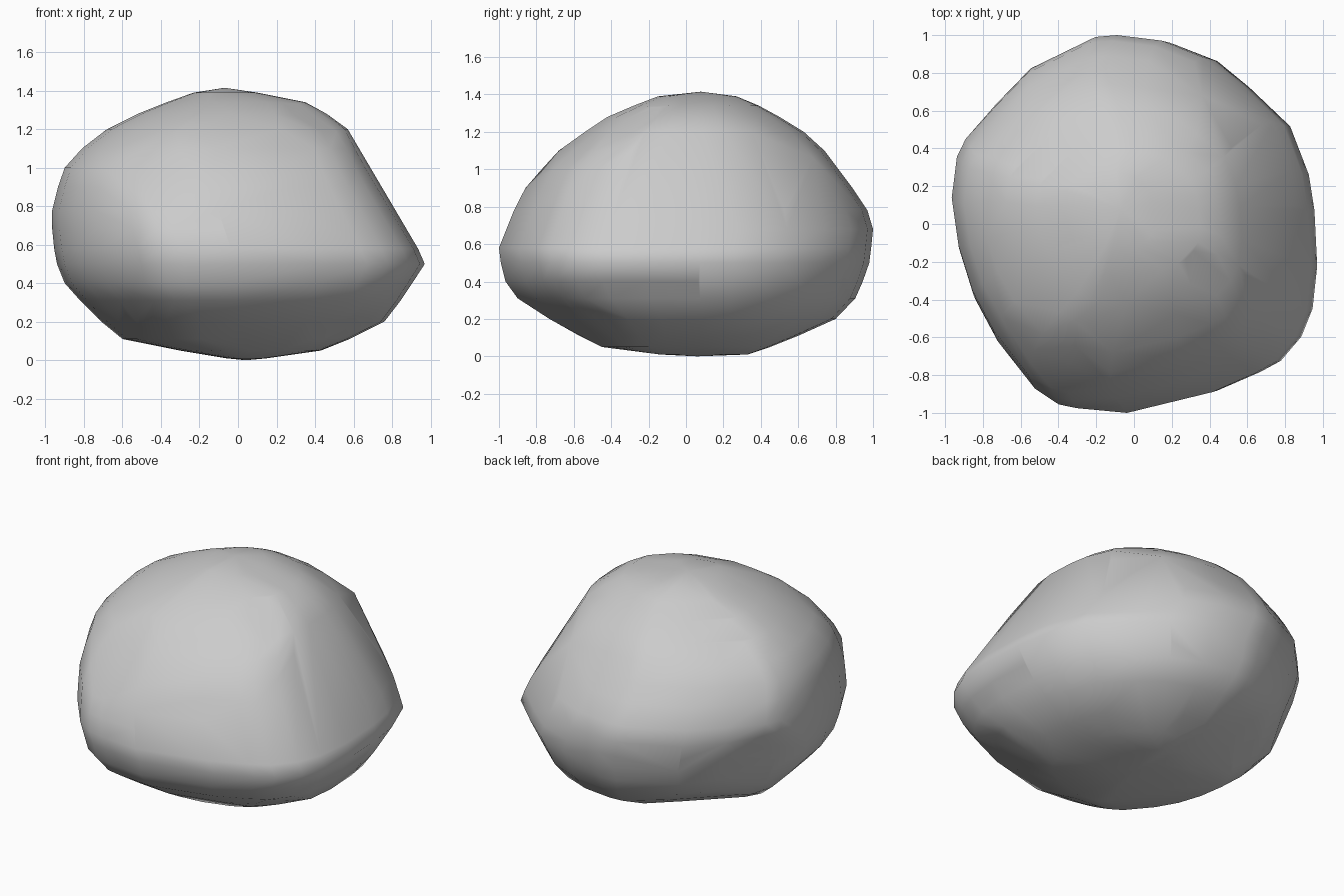
import bpy, bmesh
from mathutils import Vector

# Plan outline of the boulder (x, y), counter-clockwise seen from above
OUTLINE = [(0.965, -0.22), (0.95, 0.08), (0.92, 0.27), (0.82, 0.53), (0.60, 0.74),
           (0.43, 0.88), (0.20, 0.97), (-0.05, 1.0), (-0.17, 0.99), (-0.53, 0.82),
           (-0.72, 0.63), (-0.89, 0.45), (-0.94, 0.35), (-0.97, 0.12), (-0.93, -0.15),
           (-0.85, -0.40), (-0.73, -0.62), (-0.53, -0.87), (-0.40, -0.955),
           (-0.30, -0.975), (-0.03, -1.0),
           (0.43, -0.89), (0.66, -0.79), (0.77, -0.73), (0.88, -0.60), (0.94, -0.45)]

# Extents at each height: z, x min, x max, y min, y max
LEVELS = [(0.01, -.06, .15, -.14, .33), (0.05, -.30, .43, -.45, .45),
          (0.11, -.60, .58, -.57, .60), (0.20, -.71, .76, -.73, .80),
          (0.31, -.82, .845, -.90, .905), (0.40, -.90, .905, -.965, .945),
          (0.50, -.94, .97, -.99, .98), (0.58, -.955, .935, -1.0, .99),
          (0.68, -.965, .875, -.96, 1.0), (0.78, -.965, .81, -.92, .97),
          (0.90, -.935, .74, -.86, .89), (1.00, -.90, .68, -.80, .815),
          (1.10, -.81, .625, -.68, .74), (1.20, -.68, .57, -.54, .63),
          (1.28, -.52, .46, -.42, .50), (1.34, -.37, .35, -.28, .39),
          (1.39, -.23, .10, -.15, .27)]

# Worn facets: direction and distance of each flattening plane
FACETS = [((-.354, .354, -.866), .165), ((.354, -.354, .866), 1.315),
          ((-.354, .354, .866), 1.355), ((.354, -.354, -.866), .205),
          ((-.233, -.743, .624), 1.23), ((-.785, .50, -.346), .67)]

# Bottom, top, and the bulge on the back right shoulder
EXTRA = [(0.04, 0.06, 0.0), (-0.07, 0.08, 1.415), (.36, .68, 1.06), (.38, .72, .95)]

bm = bmesh.new()

# Stacked rings fitted to the extents
for z, x0, x1, y0, y1 in LEVELS:
    for x, y in OUTLINE:
        bm.verts.new((x0 + (x1 - x0) * (x + .97) / 1.935,
                      y0 + (y1 - y0) * (y + 1) / 2, z))

# Press the points onto the worn facets
for direction, h in FACETS:
    d = Vector(direction).normalized()
    for v in bm.verts:
        over = v.co.dot(d) - h
        if over > 0:
            v.co -= d * over
for p in EXTRA:
    bm.verts.new(p)

# Wrap a convex skin around everything and drop the points inside it
bmesh.ops.convex_hull(bm, input=bm.verts[:])
bmesh.ops.delete(bm, geom=[v for v in bm.verts if not v.link_faces], context='VERTS')
bmesh.ops.recalc_face_normals(bm, faces=bm.faces)
for f in bm.faces:
    f.smooth = True

mesh = bpy.data.meshes.new("boulder")
bm.to_mesh(mesh)
bm.free()
boulder = bpy.data.objects.new("boulder", mesh)
bpy.context.collection.objects.link(boulder)
